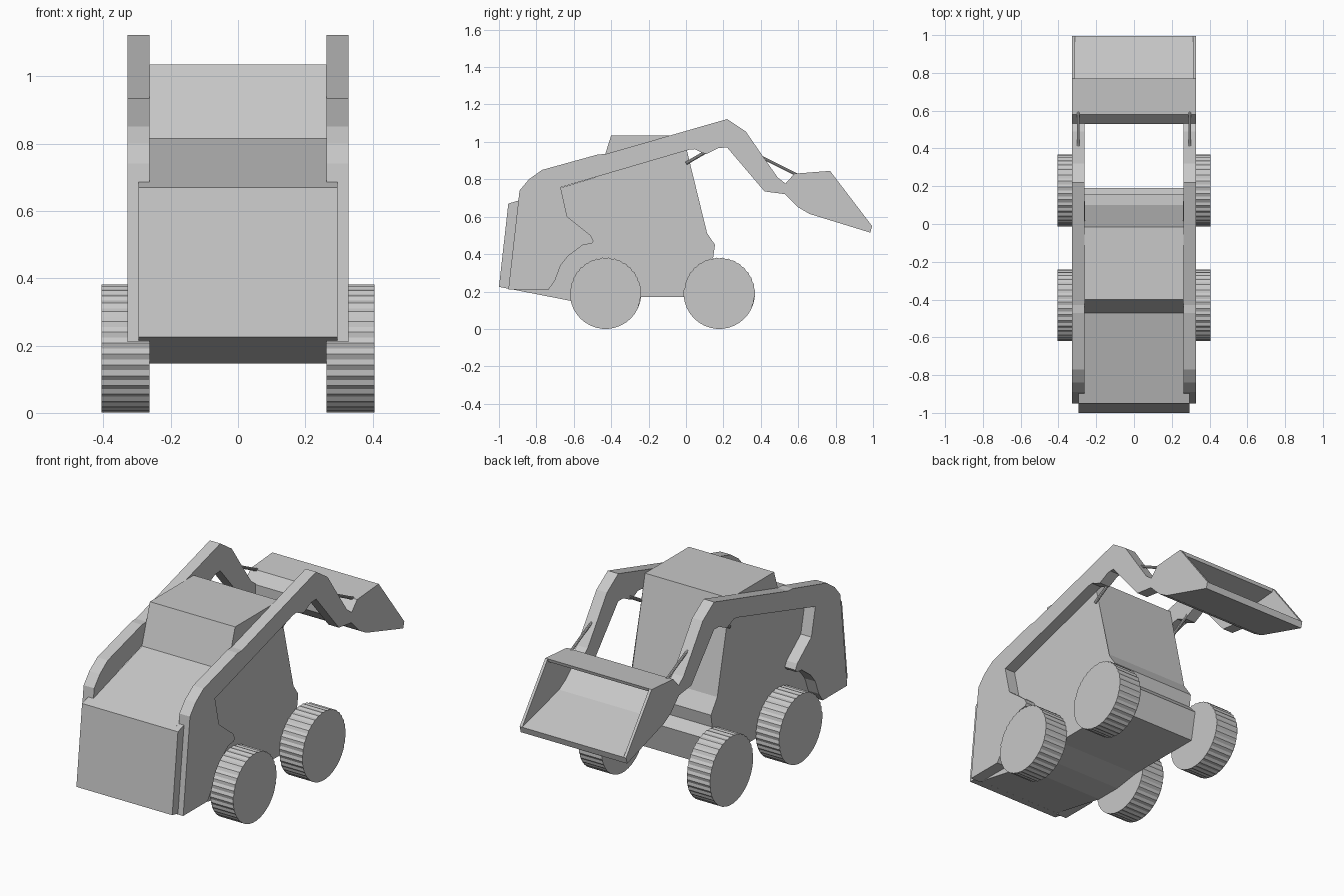
import bpy, bmesh, math
from mathutils import Vector

if "Cube" in bpy.data.objects:
    bpy.data.objects.remove(bpy.data.objects["Cube"])

grey = bpy.data.materials.new("plain_grey")
grey.diffuse_color = (0.58, 0.58, 0.58, 1)
grey.use_nodes = True
grey.node_tree.nodes["Principled BSDF"].inputs["Base Color"].default_value = grey.diffuse_color


def finish(name, bm):
    bmesh.ops.recalc_face_normals(bm, faces=bm.faces)
    me = bpy.data.meshes.new(name)
    bm.to_mesh(me)
    bm.free()
    me.materials.append(grey)
    ob = bpy.data.objects.new(name, me)
    bpy.context.collection.objects.link(ob)
    return ob


def extrude(name, profile, x0, x1):
    """Extrude a (y, z) side profile from x0 to x1."""
    bm = bmesh.new()
    a = [bm.verts.new((x0, y, z)) for y, z in profile]
    b = [bm.verts.new((x1, y, z)) for y, z in profile]
    bm.faces.new(a)
    bm.faces.new(b[::-1])
    n = len(a)
    for i in range(n):
        j = (i + 1) % n
        bm.faces.new((a[i], b[i], b[j], a[j]))
    bmesh.ops.triangulate(bm, faces=[f for f in bm.faces if len(f.verts) > 4])
    return finish(name, bm)


def rod(name, x, p, q, r):
    """Thin round rod between two (y, z) points."""
    d = Vector((0, q[0] - p[0], q[1] - p[1]))
    bm = bmesh.new()
    bmesh.ops.create_cone(bm, cap_ends=True, segments=10, radius1=r, radius2=r, depth=d.length)
    ob = finish(name, bm)
    ob.rotation_euler = d.to_track_quat('Z', 'Y').to_euler()
    ob.location = (x, (p[0] + q[0]) / 2, (p[1] + q[1]) / 2)


# Body with cab, sloping hood and front step
extrude("body_and_cab", [
    (-0.99, 0.223), (-0.95, 0.67), (-0.47, 0.815), (-0.40, 1.035), (-0.015, 1.035),
    (0.10, 0.53), (0.155, 0.45), (0.145, 0.38), (0.19, 0.33), (0.16, 0.17),
    (-0.30, 0.17), (-0.45, 0.147), (-0.60, 0.147)], -0.2625, 0.2625)

# Rear engine door
extrude("engine_door", [(-1.0, 0.225), (-0.95, 0.67), (-0.893, 0.687), (-0.945, 0.214)],
        -0.295, 0.295)

# Lift arms with rear posts
arm = [
    (-0.95, 0.21), (-0.89, 0.74), (-0.84, 0.80), (-0.77, 0.85), (-0.47, 0.933),
    (-0.43, 0.935), (0.22, 1.122), (0.32, 1.055), (0.42, 0.91), (0.49, 0.81),
    (0.535, 0.775), (0.535, 0.72), (0.42, 0.735), (0.22, 0.97), (0.19, 0.975),
    (0.11, 0.935), (0.08, 0.945), (0.04, 0.965), (-0.67, 0.757), (-0.635, 0.60),
    (-0.51, 0.50), (-0.495, 0.47), (-0.505, 0.455), (-0.55, 0.45), (-0.63, 0.39),
    (-0.67, 0.34), (-0.70, 0.26), (-0.735, 0.21)]

# Bucket: open shell plus two end plates
outer = [(0.77, 0.845), (0.58, 0.83), (0.53, 0.775), (0.53, 0.72), (0.60, 0.65),
         (0.66, 0.615), (0.985, 0.515), (0.995, 0.55)]
inner = [(0.67, 0.635), (0.61, 0.67), (0.548, 0.728), (0.548, 0.768), (0.588, 0.812),
         (0.765, 0.827)]
extrude("bucket_shell", outer + inner, -0.315, 0.315)

for side, s in (("left", -1), ("right", 1)):
    extrude("lift_arm_" + side, arm, s * 0.2625, s * 0.3275)
    extrude("bucket_end_" + side, outer, s * 0.312, s * 0.3275)
    rod("bucket_cylinder_" + side, s * 0.295, (0.38, 0.93), (0.60, 0.82), 0.008)
    rod("lift_cylinder_" + side, s * 0.268, (0.0, 0.885), (0.12, 0.955), 0.009)
    # Ribbed wheels
    for end, cy in (("rear", -0.43), ("front", 0.178)):
        ring = []
        for i in range(72):
            r = 0.191 if i % 2 else 0.186
            t = 2 * math.pi * i / 72
            ring.append((cy + r * math.sin(t), 0.191 + r * math.cos(t)))
        extrude(f"{end}_wheel_{side}", ring, s * 0.2625, s * 0.405)
